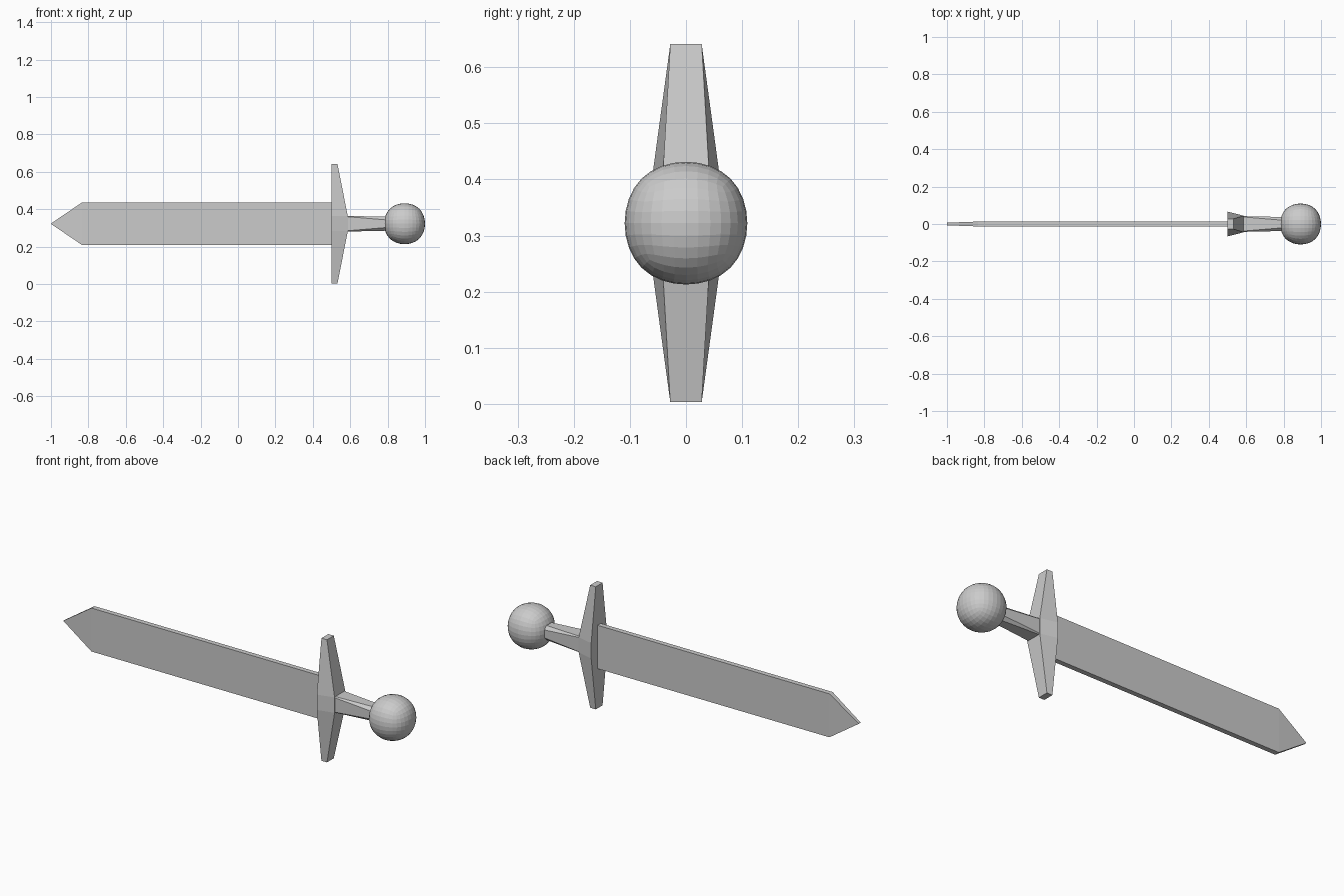
import bpy, bmesh

if "Cube" in bpy.data.objects:
    bpy.data.objects.remove(bpy.data.objects["Cube"])

CZ = 0.322  # height of the sword's long axis


def loft(name, rings):
    """Skin a closed solid through cross-sections with equal point counts."""
    bm = bmesh.new()
    loops = [[bm.verts.new(p) for p in ring] for ring in rings]
    n = len(loops[0])
    for a, b in zip(loops, loops[1:]):
        for i in range(n):
            j = (i + 1) % n
            bm.faces.new((a[i], a[j], b[j], b[i]))
    bm.faces.new(loops[0])
    bm.faces.new(loops[-1])
    bmesh.ops.recalc_face_normals(bm, faces=bm.faces)
    mesh = bpy.data.meshes.new(name)
    bm.to_mesh(mesh)
    bm.free()
    obj = bpy.data.objects.new(name, mesh)
    bpy.context.collection.objects.link(obj)
    return obj


# Blade: flat slab narrowing to a point
def blade_ring(x, half_y, half_z):
    return [(x, sy * half_y, CZ + sz * half_z)
            for sy, sz in ((-1, -1), (1, -1), (1, 1), (-1, 1))]


loft("blade", [blade_ring(-1.0, 0.007, 0.001),
               blade_ring(-0.835, 0.013, 0.113),
               blade_ring(0.51, 0.013, 0.113)])


# Crossguard: broad centre tapering to both ends
def guard_ring(z, depth, inner_y, outer_y):
    return [(0.5, -inner_y, z), (0.5, inner_y, z),
            (0.5 + depth, outer_y, z), (0.5 + depth, -outer_y, z)]


guard_end = (0.032, 0.028, 0.028)
guard_mid = (0.087, 0.066, 0.044)
loft("crossguard", [guard_ring(0.003, *guard_end),
                    guard_ring(CZ - 0.04, *guard_mid),
                    guard_ring(CZ + 0.04, *guard_mid),
                    guard_ring(0.641, *guard_end)])


# Grip: square at the guard, chamfering towards the pommel
def grip_ring(x, r, c):
    k = r - c
    pts = [(r, k), (k, r), (-k, r), (-r, k), (-r, -k), (-k, -r), (k, -r), (r, -k)]
    return [(x, y, CZ + z) for y, z in pts]


loft("grip", [grip_ring(0.58, 0.042, 0.004), grip_ring(0.81, 0.037, 0.018)])

# Pommel: ball rounded from a cube, faceted
bpy.ops.mesh.primitive_cube_add(size=0.2605, location=(0.8905, 0, CZ))
pommel = bpy.context.object
pommel.name = "pommel"
subsurf = pommel.modifiers.new("round", 'SUBSURF')
subsurf.levels = subsurf.render_levels = 3
